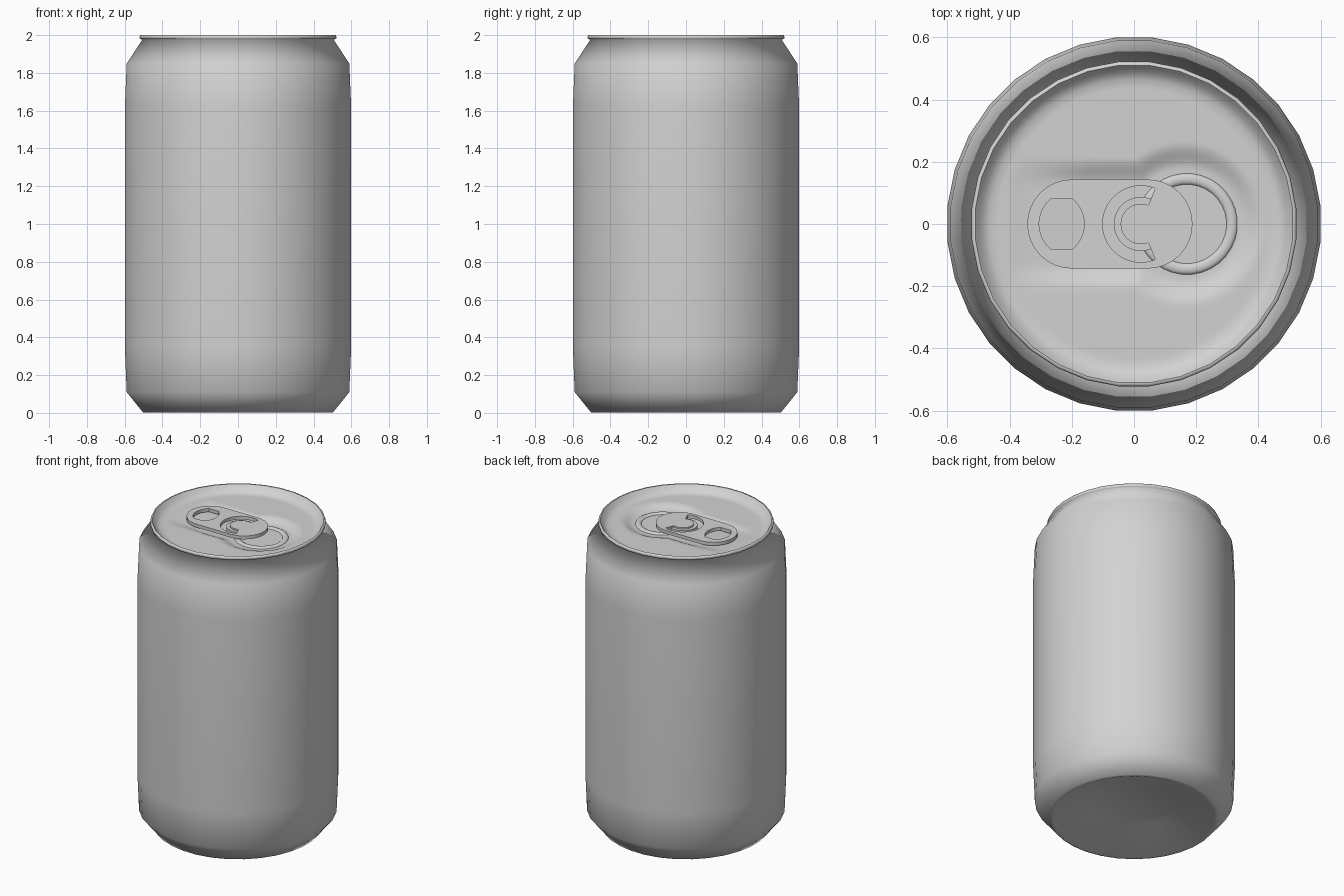
import bpy, bmesh, math
from math import sin, cos, pi, radians

if "Cube" in bpy.data.objects:
    bpy.data.objects.remove(bpy.data.objects["Cube"])

metal = bpy.data.materials.new("light_grey_metal")
metal.diffuse_color = (0.65, 0.65, 0.65, 1)
metal.use_nodes = True
metal.node_tree.nodes["Principled BSDF"].inputs["Base Color"].default_value = metal.diffuse_color


def finish(obj, angle):
    obj.data.materials.clear()
    obj.data.materials.append(metal)
    bpy.ops.object.select_all(action='DESELECT')
    bpy.context.view_layer.objects.active = obj
    obj.select_set(True)
    bpy.ops.object.shade_smooth_by_angle(angle=radians(angle))
    return obj


def revolve(name, profile, segs, angle, centre=(0, 0), height=None):
    """Spin an (r, z) profile around a vertical axis; height(x, y) is added to z."""
    bm = bmesh.new()
    rings = []
    for r, z in profile:
        ring = []
        for j in range(segs):
            a = 2 * pi * (j + 0.5) / segs
            x, y = centre[0] + r * cos(a), centre[1] + r * sin(a)
            ring.append(bm.verts.new((x, y, z + (height(x, y) if height else 0))))
        rings.append(ring)
    for lo, hi in zip(rings, rings[1:]):
        for j in range(segs):
            k = (j + 1) % segs
            bm.faces.new((lo[j], lo[k], hi[k], hi[j]))
    bmesh.ops.remove_doubles(bm, verts=bm.verts, dist=1e-5)
    mesh = bpy.data.meshes.new(name)
    bm.to_mesh(mesh)
    bm.free()
    obj = bpy.data.objects.new(name, mesh)
    bpy.context.collection.objects.link(obj)
    return finish(obj, angle)


def arc(cx, cy, r, a0, a1, n=16):
    return [(cx + r * cos(radians(a0 + (a1 - a0) * i / n)),
             cy + r * sin(radians(a0 + (a1 - a0) * i / n))) for i in range(n + 1)]


def plate(name, outlines, z, thick):
    """Flat plate from a closed outline plus hole outlines."""
    cu = bpy.data.curves.new(name + "_outline", 'CURVE')
    cu.dimensions = '2D'
    cu.fill_mode = 'BOTH'
    cu.extrude = thick / 2
    for pts in outlines:
        sp = cu.splines.new('POLY')
        sp.points.add(len(pts) - 1)
        for p, (x, y) in zip(sp.points, pts):
            p.co = (x, y, 0, 1)
        sp.use_cyclic_u = True
    tmp = bpy.data.objects.new(name + "_tmp", cu)
    bpy.context.collection.objects.link(tmp)
    bpy.context.view_layer.update()
    mesh = bpy.data.meshes.new_from_object(tmp.evaluated_get(bpy.context.evaluated_depsgraph_get()))
    bpy.data.objects.remove(tmp)
    obj = bpy.data.objects.new(name, mesh)
    obj.location.z = z
    bpy.context.collection.objects.link(obj)
    return finish(obj, 30)


# Can body with recessed base, neck and rolled rim
revolve("can_body", [(0, 0.09), (0.26, 0.09), (0.485, 0.002), (0.505, 0.002),
                     (0.592, 0.11), (0.602, 0.35), (0.602, 1.62), (0.592, 1.85),
                     (0.508, 1.977), (0.522, 1.979), (0.524, 1.99), (0.52, 2.0), (0.512, 2.0)], 32, 180)


def step(d, w):
    t = min(1, max(0, 0.5 - d / w))
    return t * t * (3 - 2 * t)


# Lid with a keyhole-shaped pressed panel that fades out to the left
def panel(x, y):
    qx, qy = abs(x + 0.09) - 0.25, abs(y) - 0.12
    bar = math.hypot(max(qx, 0), max(qy, 0)) + min(max(qx, qy), 0) - 0.05
    mouth = math.hypot(x - 0.16, y) - 0.22
    fade = min(1, max(0, (x + 0.44) / 0.3))
    return -0.025 * fade * step(min(bar, mouth), 0.08)


rings = 44
lid = [(0.512, 2.0), (0.503, 1.99), (0.488, 1.97), (0.465, 1.958)]
lid += [(0.44 * (1 - i / rings), 1.956) for i in range(rings + 1)]
revolve("lid", lid, 96, 60, height=panel)

# Raised bead around the drinking opening
bead = [(0.145 + 0.018 * cos(radians(a)), 1.93 + 0.01 * sin(radians(a))) for a in range(0, 181, 30)]
revolve("opening_bead", bead, 32, 60, centre=(0.17, 0))

# Pull tab with finger hole and C-shaped slot
tab = arc(0.045, 0, 0.143, -90, 90) + arc(-0.2, 0, 0.143, 90, 270)
hole = arc(-0.20, 0, 0.105, 130, 230, 10) + arc(-0.265, 0, 0.105, -50, 50, 10)
slot = arc(0.022, 0, 0.123, 68, 292, 24) + arc(0.022, 0, 0.065, 292, 68, 24)
plate("pull_tab", [tab, hole, slot], 1.963, 0.022)

# Low rivet base filling the inside of the slot
revolve("rivet", [(0.087, 1.925), (0.087, 1.965), (0, 1.965)], 32, 40, centre=(0.022, 0))
